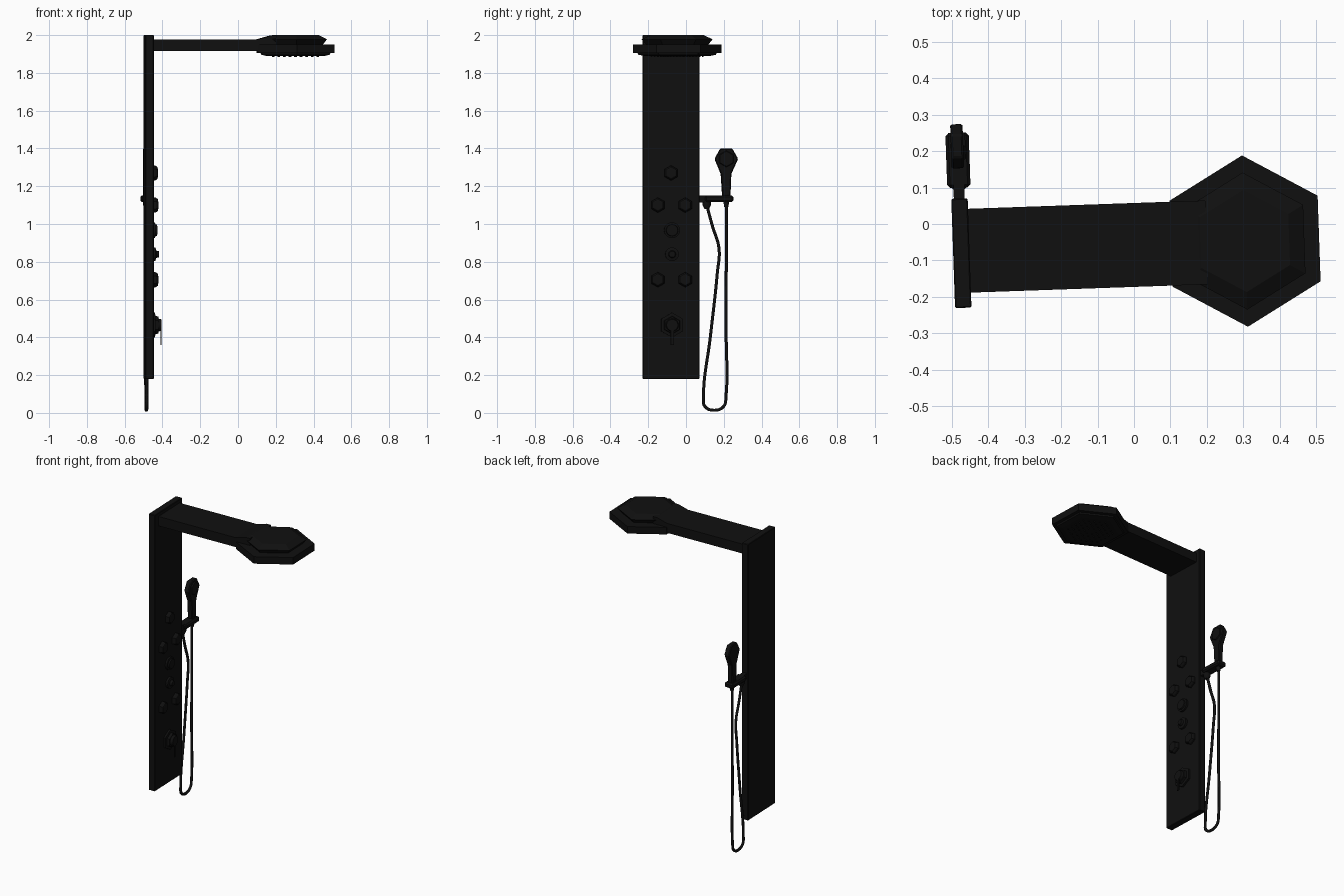
import bpy, bmesh, math
from mathutils import Matrix, Vector

cube = bpy.data.objects.get("Cube")
if cube:
    bpy.data.objects.remove(cube, do_unlink=True)

black = bpy.data.materials.new("matte black")
black.use_nodes = True
colour = (0.005, 0.005, 0.005, 1)
black.diffuse_color = colour
black.node_tree.nodes["Principled BSDF"].inputs["Base Color"].default_value = colour

# The whole unit is turned slightly about the panel centre
PIVOT = Vector((-0.473, -0.08, 0))
TURN = Matrix.Translation(PIVOT) @ Matrix.Rotation(math.radians(2), 4, "Z") @ Matrix.Translation(-PIVOT)
FACE = -0.451   # front surface of the panel


def finish(name, data, bevel=0):
    ob = bpy.data.objects.new(name, data)
    bpy.context.collection.objects.link(ob)
    data.materials.append(black)
    ob.matrix_world = TURN
    if bevel:
        mod = ob.modifiers.new("Bevel", "BEVEL")
        mod.width = bevel
        mod.segments = 1
    return ob


def skin(name, rings, bevel=0):
    """Join matching rings of points into a closed solid."""
    bm = bmesh.new()
    loops = [[bm.verts.new(p) for p in ring] for ring in rings]
    n = len(loops[0])
    for a, b in zip(loops, loops[1:]):
        for i in range(n):
            j = (i + 1) % n
            bm.faces.new((a[i], a[j], b[j], b[i]))
    bm.faces.new(loops[0])
    bm.faces.new(loops[-1])
    bmesh.ops.recalc_face_normals(bm, faces=bm.faces)
    me = bpy.data.meshes.new(name)
    bm.to_mesh(me)
    bm.free()
    return finish(name, me, bevel)


def turned(name, centre, profile, sides=6, axis="Z"):
    """Solid from (height, radius) pairs along an axis."""
    c = Vector(centre)
    rings = []
    for h, r in profile:
        ring = []
        for i in range(sides):
            t = math.tau * i / sides + math.pi / 2
            u, v = r * math.cos(t), r * math.sin(t)
            ring.append(c + Vector((u, v, h) if axis == "Z" else (h, u, v)))
        rings.append(ring)
    ob = skin(name, rings)
    if sides > 8:
        bpy.context.view_layer.objects.active = ob
        ob.select_set(True)
        bpy.ops.object.shade_smooth_by_angle(angle=math.radians(35))
        ob.select_set(False)
    return ob


def box(name, x, y, z, bevel=0):
    return skin(name, [[(a, y[0], z[0]), (a, y[1], z[0]), (a, y[1], z[1]), (a, y[0], z[1])] for a in x], bevel)


# Wall panel
box("panel", (-0.496, FACE), (-0.23, 0.07), (0.18, 2.0), 0.003)

# Overhead arm, rising into the head
arm_side = [(-0.46, 1.915), (0.2, 1.915), (0.2, 1.997), (0.17, 1.997), (0.1, 1.977), (-0.46, 1.977)]
skin("overhead_arm", [[(x, y, z) for x, z in arm_side] for y in (-0.189, 0.041)])

# Hexagonal rain head: lower plate, broad rim, chamfered cap
HEAD = (0.305, -0.074, 0)
turned("head_rim", HEAD, [(1.905, 0.235), (1.951, 0.235)])
turned("head_cap", HEAD, [(1.95, 0.165), (1.978, 0.188), (2.0, 0.14)])
turned("head_spray_plate", HEAD, [(1.889, 0.17), (1.896, 0.205), (1.906, 0.21)])

# Nozzles in rings beneath the head
for ring in range(1, 5):
    for i in range(6 * ring):
        side, step = divmod(i, ring)
        a = Vector((0, 0.034 * ring, 0))
        p = (Matrix.Rotation(side * math.pi / 3, 3, "Z") @ a).lerp(
            Matrix.Rotation((side + 1) * math.pi / 3, 3, "Z") @ a, step / ring)
        turned("nozzle", Vector(HEAD) + p, [(1.883, 0.003), (1.89, 0.005)])

# Body jets: hexagonal base and raised spray face
for y, z in [(-0.08, 1.27), (-0.15, 1.1), (-0.005, 1.1), (-0.15, 0.705), (-0.005, 0.705)]:
    turned("body_jet", (FACE, y, z), [(-0.003, 0.04), (0.012, 0.04), (0.024, 0.032), (0.026, 0.026)], axis="X")

# Round control knobs
turned("upper_knob", (FACE, -0.075, 0.967), [(-0.003, 0.042), (0.012, 0.042), (0.014, 0.032), (0.023, 0.03)], 24, "X")
turned("lower_knob", (FACE, -0.075, 0.84), [(-0.003, 0.036), (0.014, 0.036), (0.018, 0.02), (0.032, 0.016)], 24, "X")

# Mixer valve with lever
turned("mixer_base", (FACE, -0.075, 0.465), [(-0.003, 0.066), (0.012, 0.066), (0.014, 0.048), (0.03, 0.045)], axis="X")
turned("mixer_hub", (FACE, -0.075, 0.465), [(0.028, 0.035), (0.046, 0.03)], 20, "X")
box("mixer_lever", (-0.411, -0.405), (-0.083, -0.067), (0.36, 0.48))

# Hand shower bracket
HX = -0.474
box("bracket_arm", (HX - 0.015, HX + 0.015), (0.06, 0.12), (1.115, 1.15))
box("bracket_cradle", (HX - 0.032, HX + 0.032), (0.1, 0.25), (1.117, 1.15), 0.008)
turned("hose_nut", (HX, 0.11, 0), [(1.08, 0.012), (1.1, 0.022), (1.12, 0.022)], 12)

# Handset: slim grip with a hexagonal head
outline = [(0.182, 1.4), (0.245, 1.4), (0.276, 1.345), (0.24, 1.265), (0.235, 1.14),
           (0.192, 1.14), (0.184, 1.265), (0.151, 1.345)]
skin("handset", [[(HX + dx, y, z) for y, z in outline] for dx in (-0.018, 0.016)], 0.005)
turned("handset_spray_face", (HX, 0.2135, 1.345), [(0.015, 0.045), (0.022, 0.04)], axis="X")
turned("handset_socket", (HX, 0.2135, 0), [(1.09, 0.011), (1.12, 0.016), (1.16, 0.02)], 12)

# Hanging hose
path = [(0.11, 1.1), (0.14, 0.99), (0.175, 0.87), (0.166, 0.74), (0.13, 0.41), (0.093, 0.09), (0.1, 0.035),
        (0.15, 0.014), (0.2, 0.035), (0.212, 0.09), (0.2125, 0.45), (0.2135, 0.8), (0.2135, 1.12)]
curve = bpy.data.curves.new("hose", "CURVE")
curve.dimensions = "3D"
curve.bevel_depth = 0.009
curve.bevel_resolution = 1
curve.resolution_u = 8
curve.use_fill_caps = True
spline = curve.splines.new("BEZIER")
spline.bezier_points.add(len(path) - 1)
for point, (y, z) in zip(spline.bezier_points, path):
    point.co = (HX - 0.003, y, z)
    point.handle_left_type = point.handle_right_type = "AUTO"
finish("hose", curve)
